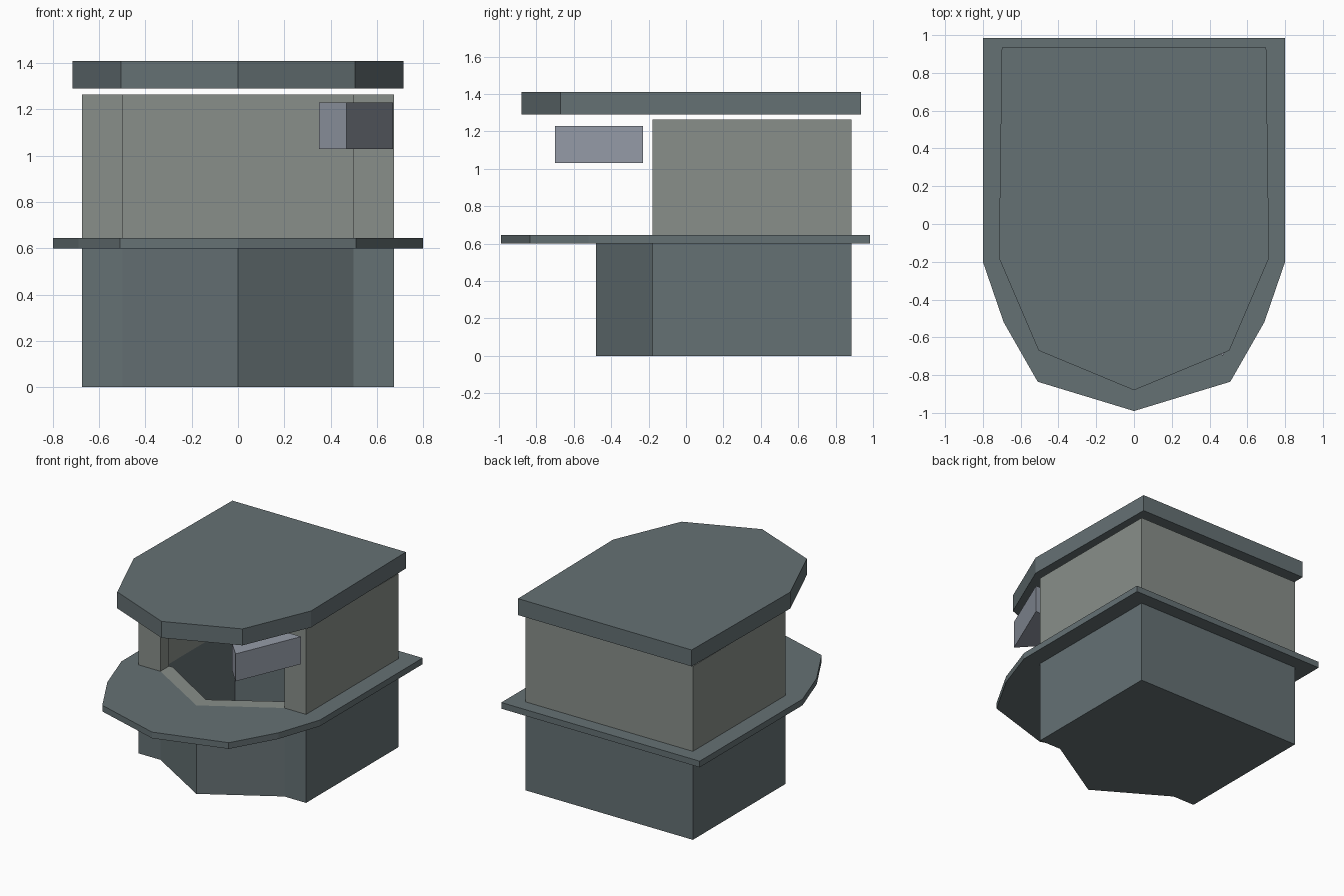
import bpy, bmesh

if "Cube" in bpy.data.objects:
    bpy.data.objects.remove(bpy.data.objects["Cube"])


def material(name, rgb):
    m = bpy.data.materials.new(name)
    m.diffuse_color = (*rgb, 1)
    m.use_nodes = True
    m.node_tree.nodes["Principled BSDF"].inputs["Base Color"].default_value = m.diffuse_color
    return m


slate = material("slate", (0.13, 0.165, 0.175))
stone = material("stone", (0.25, 0.275, 0.255))
pale = material("pale", (0.30, 0.33, 0.39))


def mirrored(half):
    """Close a right-hand outline (front to back) with its mirror image."""
    return half + [(-x, y) for x, y in reversed(half) if x != 0]


def prism(name, outline, z0, z1, mat=None):
    bm = bmesh.new()
    face = bm.faces.new([bm.verts.new((x, y, z0)) for x, y in outline])
    ext = bmesh.ops.extrude_face_region(bm, geom=[face], use_keep_orig=True)
    top = [g for g in ext["geom"] if isinstance(g, bmesh.types.BMVert)]
    bmesh.ops.translate(bm, verts=top, vec=(0, 0, z1 - z0))
    bmesh.ops.recalc_face_normals(bm, faces=bm.faces)
    mesh = bpy.data.meshes.new(name)
    bm.to_mesh(mesh)
    bm.free()
    obj = bpy.data.objects.new(name, mesh)
    bpy.context.collection.objects.link(obj)
    if mat:
        mesh.materials.append(mat)
    return obj


def cutter(name, outline, z0, z1):
    obj = prism(name, outline, z0, z1)
    obj.hide_render = True
    obj.hide_set(True)
    return obj


def cut(obj, tool):
    mod = obj.modifiers.new("cut", 'BOOLEAN')
    mod.operation = 'DIFFERENCE'
    mod.solver = 'EXACT'
    mod.object = tool


# Plan outlines
footprint = mirrored([(0, -0.48), (0.5, -0.18), (0.675, -0.18), (0.675, 0.885)])
room = mirrored([(0, -0.37), (0.47, -0.08), (0.575, -0.08), (0.575, 0.785)])
shelf = mirrored([(0, -0.99), (0.51, -0.835), (0.69, -0.52), (0.80, -0.2), (0.80, 0.985)])
roof = mirrored([(0, -0.88), (0.505, -0.67), (0.715, -0.18), (0.70, 0.935)])

room_cutter = cutter("room_cutter", room, 0.02, 1.0)
shelf_cutter = cutter("shelf_cutter", footprint, 0.5, 0.8)

# Lower booth wall with hollow interior
cut(prism("base", footprint, 0, 0.6, slate), room_cutter)

# Counter shelf running all round the booth
cut(prism("counter", shelf, 0.6, 0.645, slate), shelf_cutter)

# Window sill on top of the base wall
cut(prism("sill", footprint, 0.6, 0.645, stone), room_cutter)

# Upper walls, open at the front
right = [(0.5, -0.08), (0.5, -0.18), (0.675, -0.18), (0.675, 0.885)]
inner = [(-0.575, -0.08), (-0.575, 0.785), (0.575, 0.785), (0.575, -0.08)]
prism("upper_wall", mirrored(right) + inner, 0.645, 1.265, stone)

# Overhanging roof slab
prism("roof", roof, 1.29, 1.41, slate)

# Angled box under the roof
prism("hanging_box", [(0.47, -0.70), (0.67, -0.23), (0.55, -0.23), (0.35, -0.57)],
      1.03, 1.23, pale)
